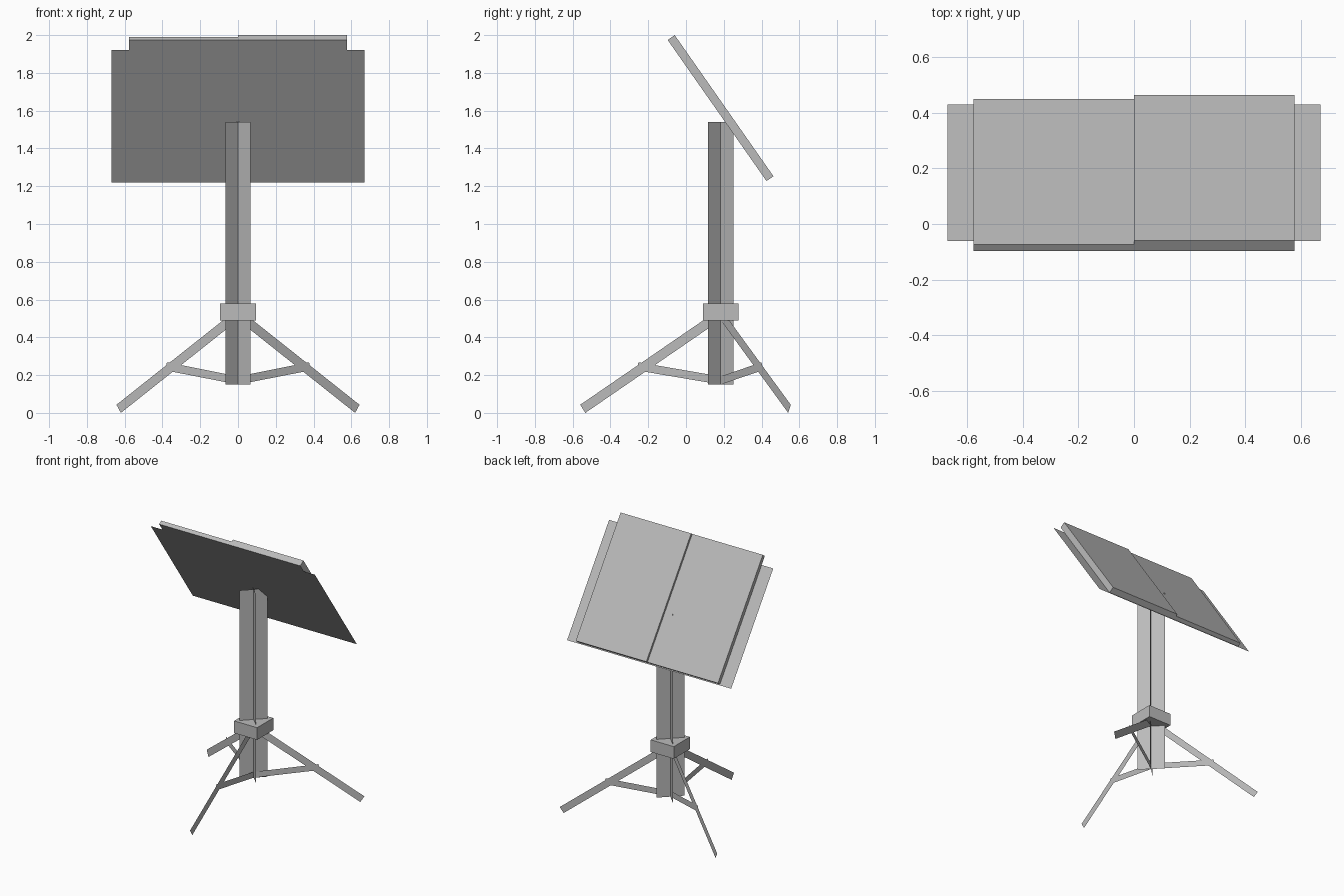
import bpy, bmesh, math
from mathutils import Matrix, Vector

if "Cube" in bpy.data.objects:
    bpy.data.objects.remove(bpy.data.objects["Cube"], do_unlink=True)

grey = bpy.data.materials.new("plain_grey")
grey.use_nodes = True
colour = (0.5, 0.5, 0.5, 1)
grey.diffuse_color = colour
grey.node_tree.nodes["Principled BSDF"].inputs["Base Color"].default_value = colour

POST_Y = 0.183
TILT = math.radians(35)


def add_object(name, bm, matrix):
    mesh = bpy.data.meshes.new(name)
    bm.to_mesh(mesh)
    bm.free()
    mesh.materials.append(grey)
    obj = bpy.data.objects.new(name, mesh)
    bpy.context.collection.objects.link(obj)
    obj.matrix_world = matrix
    return obj


def sheet(name, outline, matrix):
    """Flat panel from a 2D outline in the local xz plane."""
    bm = bmesh.new()
    bm.faces.new([bm.verts.new((x, 0, z)) for x, z in outline])
    return add_object(name, bm, matrix)


def box(name, low, high, matrix=Matrix()):
    bm = bmesh.new()
    bmesh.ops.create_cube(bm, size=1)
    low, high = Vector(low), Vector(high)
    for v in bm.verts:
        v.co = (low + high) / 2 + v.co * (high - low)
    return add_object(name, bm, matrix)


def around_post(degrees):
    return Matrix.Translation((0, POST_Y, 0)) @ Matrix.Rotation(math.radians(degrees), 4, "Z")


# Post: two crossed flat panels
for name, angle in (("post_panel_a", 45), ("post_panel_b", -45)):
    sheet(name, [(-0.095, 0.15), (0.095, 0.15), (0.095, 1.54), (-0.095, 1.54)],
          around_post(angle))

# Collar holding the legs
box("collar", (-0.094, POST_Y - 0.094, 0.49), (0.094, POST_Y + 0.094, 0.58))

# Tripod: flat legs and struts, one to the front and two to the back
for name, angle in (("front", -90), ("back_left", 30), ("back_right", 150)):
    place = around_post(angle)
    sheet(name + "_leg", [(0, 0.492), (0.716, 0), (0.743, 0.043), (0, 0.553)], place)
    sheet(name + "_strut", [(0, 0.15), (0.443, 0.225), (0.435, 0.268), (0, 0.193)], place)

# Tilted desk: local z runs up the slope, local y points out of its reading side
desk = Matrix.Translation((0, 0.43, 1.22)) @ Matrix.Rotation(TILT, 4, "X")
sheet("desk_panel", [(-0.67, 0), (0.67, 0), (0.67, 0.855), (-0.67, 0.855)], desk)

# Open book: two page blocks of different thickness
box("right_page_block", (-0.576, 0.001, 0.008), (0, 0.03, 0.92), desk)
box("left_page_block", (0, 0.001, 0.008), (0.576, 0.046, 0.92), desk)
